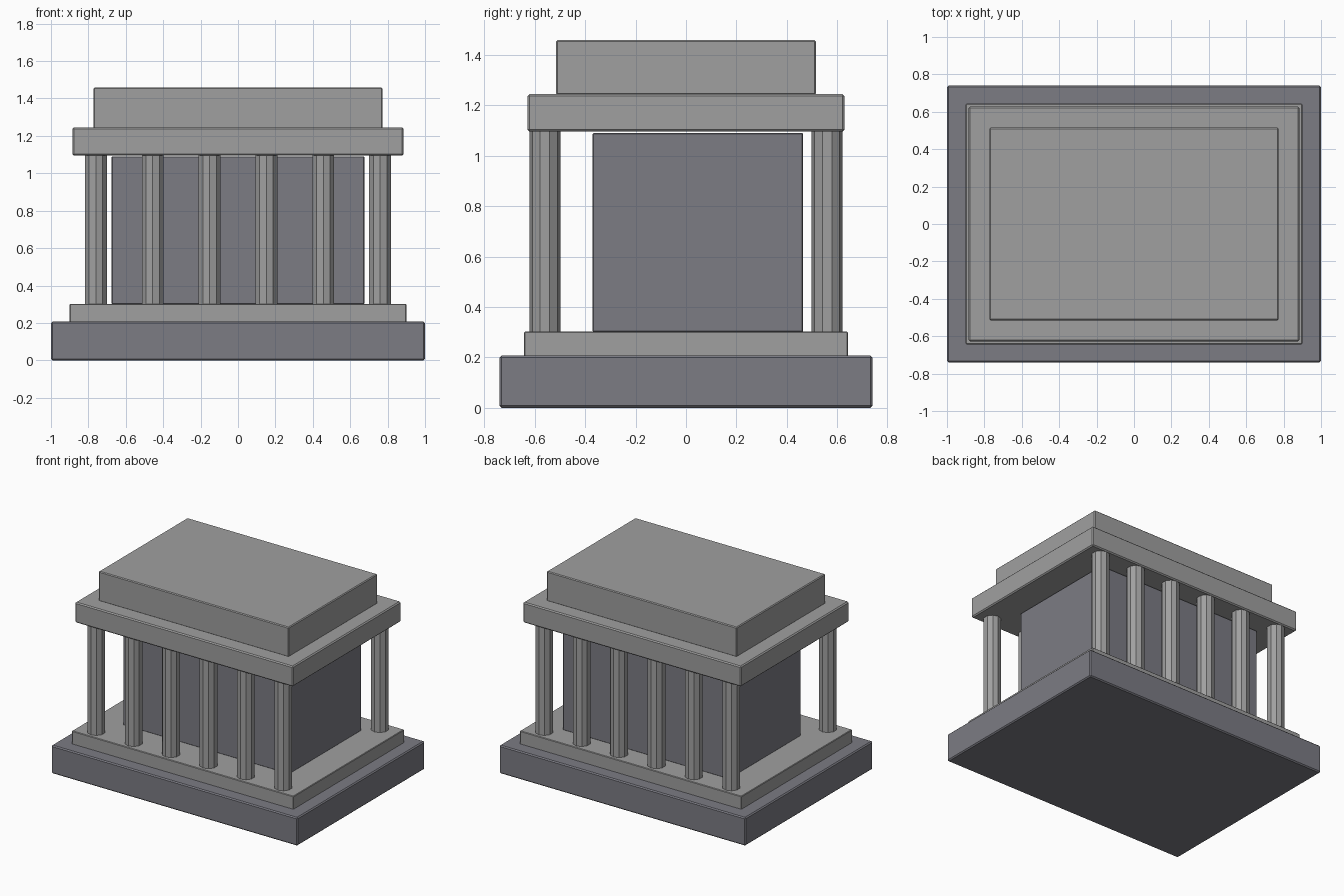
import bpy

cube = bpy.data.objects.get("Cube")
if cube:
    bpy.data.objects.remove(cube, do_unlink=True)


def make_material(name, colour):
    mat = bpy.data.materials.new(name)
    mat.use_nodes = True
    mat.diffuse_color = colour
    mat.node_tree.nodes["Principled BSDF"].inputs["Base Color"].default_value = colour
    return mat


light_stone = make_material("light stone", (0.35, 0.35, 0.35, 1))
dark_stone = make_material("dark stone", (0.2, 0.2, 0.23, 1))


def block(name, half_x, y_min, y_max, z_min, z_max, mat, bevel=0.008):
    """Box with slightly softened edges, centred on x."""
    bpy.ops.mesh.primitive_cube_add(
        size=1, location=(0, (y_min + y_max) / 2, (z_min + z_max) / 2))
    obj = bpy.context.object
    obj.name = name
    obj.scale = (2 * half_x, y_max - y_min, z_max - z_min)
    bpy.ops.object.transform_apply(location=False, rotation=False, scale=True)
    obj.data.materials.append(mat)
    mod = obj.modifiers.new("soft_edges", 'BEVEL')
    mod.width = bevel
    mod.segments = 1
    return obj


def column(name, x, y, z_min, z_max):
    """Ten-sided, flat-shaded column."""
    bpy.ops.mesh.primitive_cylinder_add(
        vertices=10, radius=0.0615, depth=z_max - z_min,
        location=(x, y, (z_min + z_max) / 2))
    obj = bpy.context.object
    obj.name = name
    obj.data.materials.append(light_stone)


# Stepped platform
block("base", 1.0, -0.74, 0.74, 0, 0.207, dark_stone)
block("upper_step", 0.9, -0.643, 0.643, 0.2, 0.302, light_stone, 0.004)

# Inner chamber, set slightly towards the back
block("chamber", 0.675, -0.37, 0.465, 0.3, 1.09, dark_stone, 0.004)

# Colonnades along the front and back
for side, y in (("front", -0.56), ("back", 0.56)):
    for i in range(6):
        column(f"{side}_column_{i + 1}", (i - 2.5) * 0.304, y, 0.295, 1.1)

# Roof slab and attic
block("roof_slab", 0.885, -0.628, 0.628, 1.095, 1.245, light_stone)
block("attic", 0.772, -0.515, 0.515, 1.24, 1.459, light_stone, 0.006)
